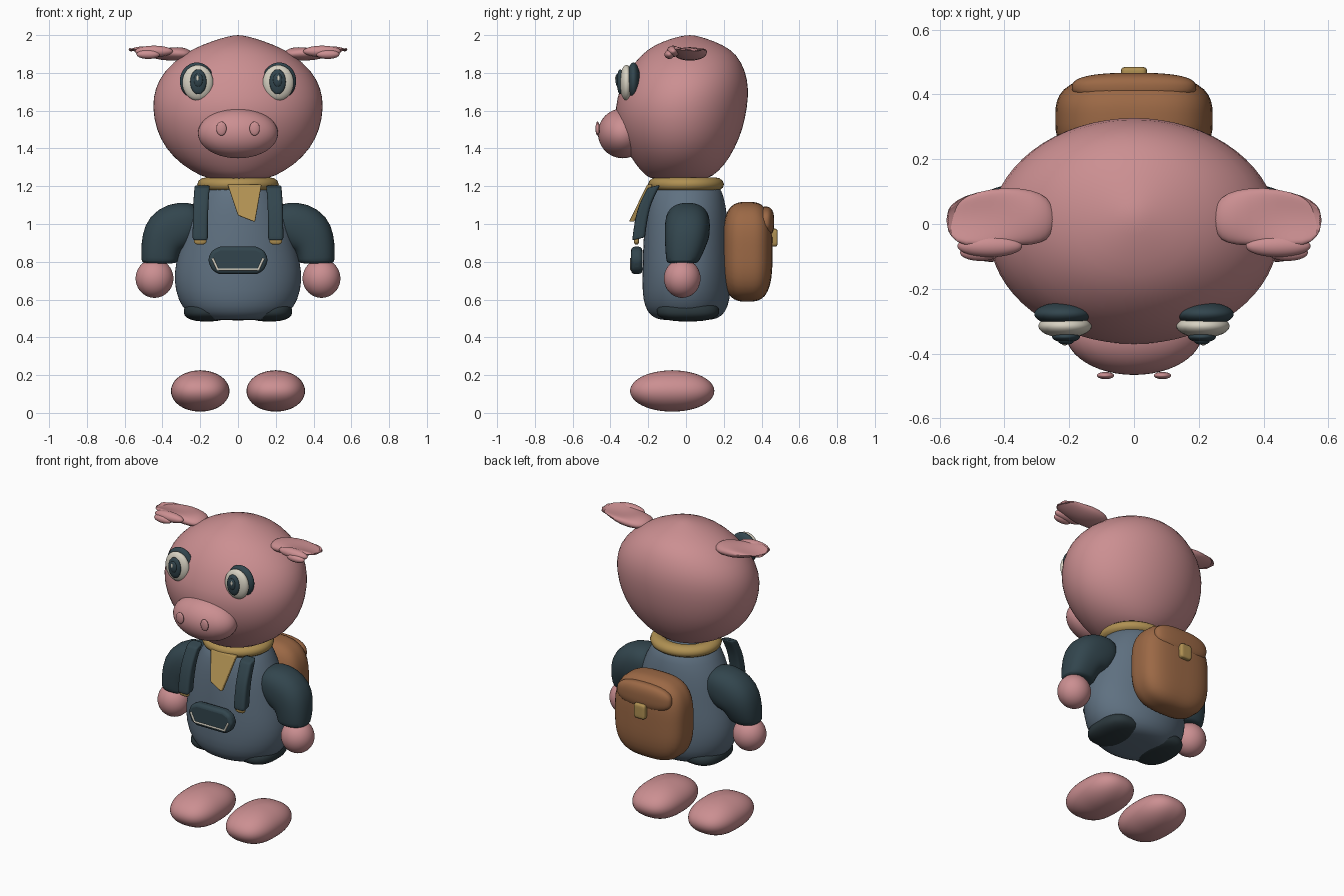
import bpy, bmesh, math
from mathutils import Vector

if "Cube" in bpy.data.objects:
    bpy.data.objects.remove(bpy.data.objects["Cube"], do_unlink=True)


def material(name, *rgb):
    m = bpy.data.materials.new(name)
    m.use_nodes = True
    m.diffuse_color = (*rgb, 1)
    m.node_tree.nodes["Principled BSDF"].inputs["Base Color"].default_value = (*rgb, 1)
    return m


pink = material("pink skin", .60, .275, .285)
blue = material("blue grey cloth", .115, .165, .22)
slate = material("dark slate cloth", .032, .06, .075)
shade = material("charcoal cloth", .025, .04, .047)
brown = material("brown leather", .33, .14, .06)
gold = material("mustard cloth", .43, .28, .085)
cream = material("eye cream", .68, .64, .54)


def finish(name, bm, mat, subdiv=0, bevel=0):
    bmesh.ops.recalc_face_normals(bm, faces=bm.faces)
    mesh = bpy.data.meshes.new(name)
    bm.to_mesh(mesh)
    bm.free()
    mesh.materials.append(mat)
    ob = bpy.data.objects.new(name, mesh)
    bpy.context.collection.objects.link(ob)
    if bevel:
        mod = ob.modifiers.new("rounded edges", "BEVEL")
        mod.width, mod.segments = bevel, 3
    if subdiv:
        ob.modifiers.new("smooth", "SUBSURF").levels = subdiv
        ob.modifiers["smooth"].render_levels = subdiv
    bpy.ops.object.select_all(action="DESELECT")
    ob.select_set(True)
    bpy.context.view_layer.objects.active = ob
    bpy.ops.object.shade_smooth_by_angle(angle=math.radians(40))
    return ob


def blob(name, mat, centre, radii, power=2):
    """Ellipsoid at power 2, rounded box at higher powers."""
    bm = bmesh.new()
    bmesh.ops.create_cube(bm, size=2)
    bmesh.ops.subdivide_edges(bm, edges=bm.edges, cuts=11, use_grid_fill=True)
    for v in bm.verts:
        d = Vector([math.tan(c * math.pi / 4) for c in v.co])
        d /= sum(abs(c) ** power for c in d) ** (1 / power)
        v.co = Vector(centre) + Vector([a * b for a, b in zip(d, radii)])
    return finish(name, bm, mat)


def loft(name, mat, rings, power=2, sides=32, shape=None):
    """Skin through rings given as centre and two half axes."""
    bm = bmesh.new()
    loops = []
    for centre, u, w in rings:
        loop = []
        for i in range(sides):
            a = 2 * math.pi * i / sides
            c, s = math.cos(a), math.sin(a)
            k = (abs(c) ** power + abs(s) ** power) ** (-1 / power)
            p = Vector(centre) + Vector(u) * c * k + Vector(w) * s * k
            loop.append(bm.verts.new(shape(p) if shape else p))
        loops.append(loop)
    for a, b in zip(loops, loops[1:]):
        for i in range(sides):
            j = (i + 1) % sides
            bm.faces.new((a[i], a[j], b[j], b[i]))
    bm.faces.new(loops[0])
    bm.faces.new(loops[-1])
    return finish(name, bm, mat, subdiv=1)


def plate(name, mat, outline, depth, y_at, bevel):
    """Extruded x-z outline whose y position follows its height."""
    bm = bmesh.new()
    face = bm.faces.new([bm.verts.new((x, y_at(z), z)) for x, z in outline])
    new = bmesh.ops.extrude_face_region(bm, geom=[face])["geom"]
    for v in new:
        if isinstance(v, bmesh.types.BMVert):
            v.co.y += depth
    return finish(name, bm, mat, bevel=bevel)


def torus(name, mat, centre, rx, ry, tube, height):
    bm = bmesh.new()
    n, m = 48, 12
    grid = [[bm.verts.new((
        centre[0] + math.cos(2 * math.pi * i / n) * (rx + tube * math.cos(2 * math.pi * j / m)),
        centre[1] + math.sin(2 * math.pi * i / n) * (ry + tube * math.cos(2 * math.pi * j / m)),
        centre[2] + height * math.sin(2 * math.pi * j / m))) for j in range(m)] for i in range(n)]
    for i in range(n):
        for j in range(m):
            a, b = grid[i], grid[(i + 1) % n]
            bm.faces.new((a[j], b[j], b[(j + 1) % m], a[(j + 1) % m]))
    return finish(name, bm, mat)


def upright(rows):
    """Level rings from height, half width, front y and back y."""
    return [((0, (f + b) / 2, z), (w, 0, 0), (0, (b - f) / 2, 0)) for z, w, f, b in rows]


# Head and snout
loft("head", pink, upright([
    (1.235, .13, -.17, .09), (1.25, .19, -.21, .14), (1.31, .298, -.265, .205),
    (1.4, .386, -.322, .26), (1.5, .436, -.364, .302), (1.62, .457, -.38, .327),
    (1.72, .442, -.35, .333), (1.81, .394, -.31, .317), (1.9, .292, -.235, .27),
    (1.95, .19, -.165, .195), (1.985, .085, -.07, .10), (2.0, .02, .0, .04)]))
blob("snout", pink, (0, -.335, 1.48), (.212, .131, .132))

# Body and scarf
loft("body", blue, upright([
    (.49, .14, -.11, .11), (.497, .21, -.16, .165), (.53, .275, -.205, .21),
    (.6, .32, -.23, .235), (.7, .342, -.232, .236), (.8, .33, -.23, .232),
    (.9, .305, -.227, .227), (1.0, .282, -.22, .222), (1.1, .247, -.21, .212),
    (1.18, .2, -.19, .19), (1.22, .17, -.16, .16)]))
torus("scarf_ring", gold, (0, 0, 1.21), .168, .153, .048, .037)
plate("scarf_tail", gold, [(-.055, 1.21), (.125, 1.21), (.09, 1.01), (0, 1.045)],
      .028, lambda z: -.205 - (1.21 - z) * .49, .006)

# Front pouch with its piping
half = [(.095, .88), (.14, .86), (.16, .81), (.138, .755), (.1, .735)]
plate("pouch", slate, half + [(-x, z) for x, z in reversed(half)], .06, lambda z: -.291, .02)
path = [(-.135, .818), (-.108, .76), (.108, .76), (.135, .818)]
curve = bpy.data.curves.new("pouch_piping", "CURVE")
curve.dimensions = "3D"
curve.bevel_depth = .007
spline = curve.splines.new("POLY")
spline.points.add(len(path) - 1)
for pt, (x, z) in zip(spline.points, path):
    pt.co = (x, -.289, z, 1)
curve.materials.append(cream)
bpy.context.collection.objects.link(bpy.data.objects.new("pouch_piping", curve))

# Backpack
blob("backpack", brown, (0, .325, .853), (.243, .133, .264), 3.1)
blob("backpack_flap", brown, (0, .422, 1.012), (.192, .045, .08), 2.6)
blob("backpack_buckle", gold, (0, .462, .928), (.04, .023, .047), 6)

for side, s in (("left", 1), ("right", -1)):
    # Eye, built in layers
    for part, mat, x, y, z, radii in (
            ("eye_rim", slate, .218, -.278, 1.757, (.09, .036, .098)),
            ("eye_white", cream, .213, -.315, 1.748, (.082, .036, .094)),
            ("iris", slate, .21, -.348, 1.753, (.043, .018, .066)),
            ("pupil", slate, .21, -.361, 1.762, (.024, .012, .036)),
            ("eye_glint", cream, .214, -.371, 1.772, (.007, .004, .014))):
        blob(f"{side}_{part}", mat, (s * x, y, z), radii)
    blob(f"{side}_nostril", pink, (s * .088, -.468, 1.505), (.027, .011, .037))

    # Ear, hollowed on top towards the tip, with a rolled front edge
    def hollow(p):
        lift = .035 * max(0, 1 - ((p.y - .025) / .085) ** 2)
        lift *= min(1, max(0, (abs(p.x) - .32) / .1))
        mid = 1.9 + (abs(p.x) - .25) * .12
        return Vector((p.x, p.y, min(p.z - (lift if p.z > mid else 0), 1.95)))

    loft(f"{side}_ear", pink, [
        ((s * x, y, z), (0, w, 0), (0, 0, h)) for x, y, w, z, h in (
            (.245, .015, .035, 1.9, .015), (.27, .016, .068, 1.9, .028), (.31, .02, .086, 1.902, .038),
            (.4, .024, .092, 1.91, .046), (.49, .012, .086, 1.924, .036),
            (.55, .008, .068, 1.934, .022), (.58, .012, .03, 1.942, .009))],
        shape=hollow)
    blob(f"{side}_ear_fold", pink, (s * .445, -.068, 1.914), (.1, .034, .03))
    blob(f"{side}_ear_fold_tip", pink, (s * .475, -.088, 1.898), (.062, .026, .024))

    # Sleeve and hand
    loft(f"{side}_sleeve", slate, [
        ((s * x, y, z), (s * ux, 0, uz), (0, w, 0)) for x, y, z, ux, uz, w in (
            (.2, .008, 1.03, .015, .07, .09), (.24, .008, 1.015, .02, .1, .115),
            (.31, .008, .99, .06, .122, .12), (.375, .006, .95, .1, .09, .119),
            (.402, 0, .9, .107, .04, .111), (.413, -.01, .84, .1, .01, .098),
            (.415, -.018, .80, .096, 0, .085), (.415, -.02, .79, .085, 0, .075))], power=2.4)
    blob(f"{side}_hand", pink, (s * .442, -.02, .712), (.1, .097, .103))

    # Shoulder strap and its tip
    loft(f"{side}_strap", slate, [
        ((s * x, y, z), (.04, 0, 0), (0, w, .008)) for x, y, z, w in (
            (.2, -.25, .921, .032), (.2, -.25, .924, .034), (.2, -.247, .96, .034),
            (.198, -.228, 1.08, .034), (.194, -.195, 1.15, .034),
            (.19, -.172, 1.195, .034), (.19, -.17, 1.2, .032))], power=5)
    blob(f"{side}_strap_tip", gold, (s * .2, -.262, .917), (.034, .014, .026), 3)

    # Trouser patch
    blob(f"{side}_trouser", shade, (s * .165, .01, .538), (.122, .165, .054), 2.5)

    # Foot, boxy in plan and oval from the side
    angles = [math.pi * (i / 12 - .5) for i in range(13)]
    loft(f"{side}_foot", pink, [
        ((s * .2, -.073, .116 + .11 * math.sin(a)),
         (.153 * math.cos(a) + .004, 0, 0), (0, .22 * math.cos(a) + .006, 0)) for a in angles], power=2.6)
